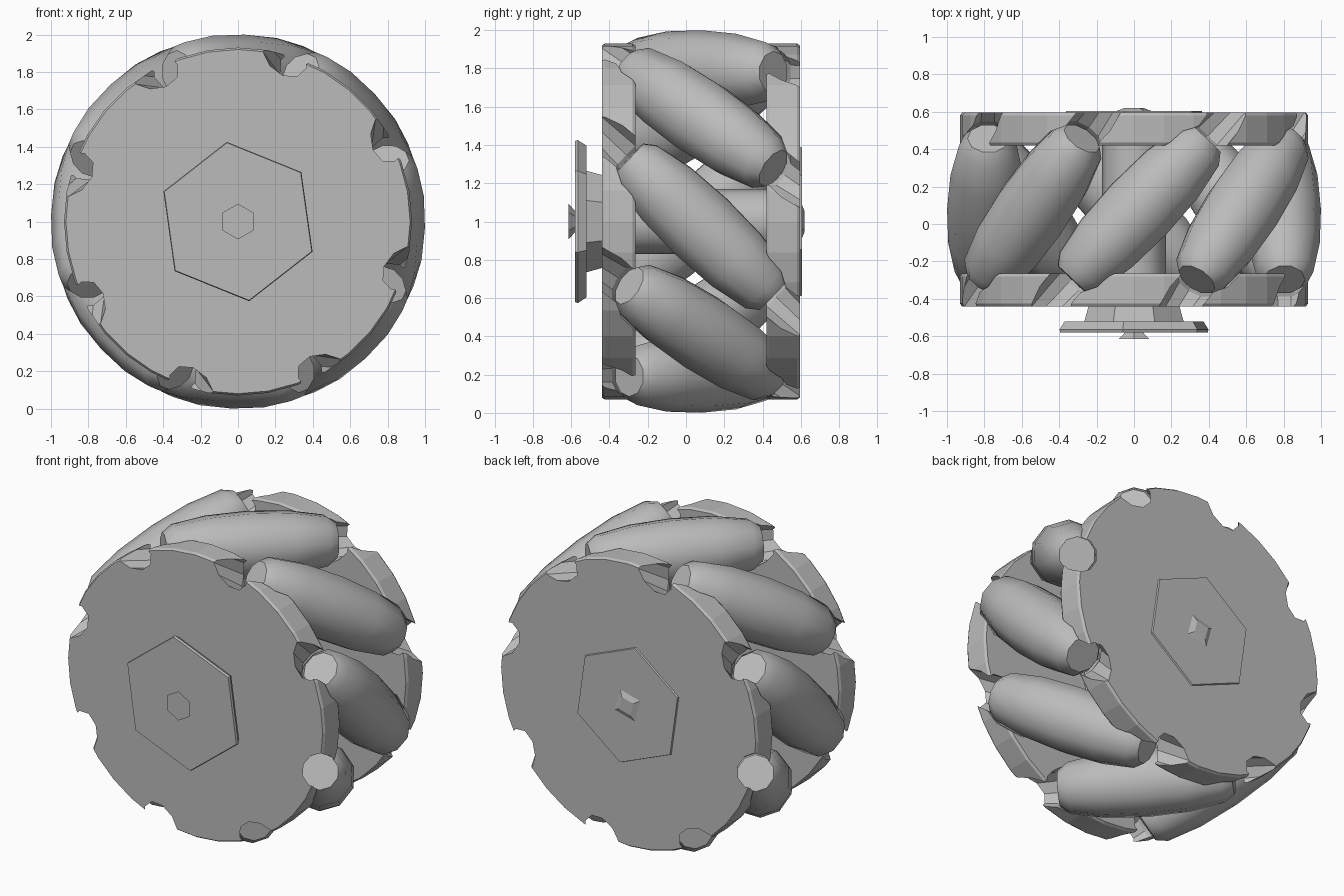
import bpy
import bmesh
from math import cos, sin, pi, radians
from mathutils import Matrix, Vector

if "Cube" in bpy.data.objects:
    bpy.data.objects.remove(bpy.data.objects["Cube"], do_unlink=True)

# One plain grey for the whole wheel
grey = bpy.data.materials.new("plain_grey")
grey.use_nodes = True
grey.diffuse_color = (0.5, 0.5, 0.5, 1)
grey.node_tree.nodes["Principled BSDF"].inputs["Base Color"].default_value = (0.5, 0.5, 0.5, 1)

CENTRE = Vector((0, 0, 1))
ROLLERS = 8
MID_Y = 0.08


def add_lathe(bm, profile, sides, matrix, turn=0.0):
    """Closed solid of revolution: profile is (distance along local z, radius)."""
    rings = []
    for t, r in profile:
        ring = []
        for i in range(sides):
            a = turn + 2 * pi * i / sides
            ring.append(bm.verts.new(matrix @ Vector((r * cos(a), r * sin(a), t))))
        rings.append(ring)
    for low, high in zip(rings, rings[1:]):
        for i in range(sides):
            j = (i + 1) % sides
            bm.faces.new((low[i], low[j], high[j], high[i]))
    bm.faces.new(rings[0][::-1])
    bm.faces.new(rings[-1])


def finish(name, bm, smooth=None):
    bmesh.ops.recalc_face_normals(bm, faces=bm.faces[:])
    mesh = bpy.data.meshes.new(name)
    bm.to_mesh(mesh)
    bm.free()
    mesh.materials.append(grey)
    obj = bpy.data.objects.new(name, mesh)
    bpy.context.collection.objects.link(obj)
    if smooth:
        bpy.ops.object.select_all(action='DESELECT')
        obj.select_set(True)
        bpy.context.view_layer.objects.active = obj
        bpy.ops.object.shade_smooth_by_angle(angle=radians(smooth))
    return obj


# Local z runs along +y for parts on the wheel axis
AXLE = Matrix.Translation(CENTRE) @ Matrix.Rotation(-pi / 2, 4, 'X')


def axle_part(name, profile, sides, turn=0.0, smooth=None):
    bm = bmesh.new()
    add_lathe(bm, profile, sides, AXLE, turn)
    return finish(name, bm, smooth)


def roller_matrix(index):
    """Frame whose z is the slanted roller axis, tangent to the wheel."""
    a = 2 * pi * index / ROLLERS - radians(2)
    out = Vector((cos(a), 0, sin(a)))
    tangent = Vector((-sin(a), 0, cos(a)))
    axis = (Vector((0, 1, 0)) - tangent * 0.95).normalized()
    side = axis.cross(out)
    place = CENTRE + out * 0.793 + Vector((0, MID_Y, 0))
    rot = Matrix((out, side, axis)).transposed().to_4x4()
    return Matrix.Translation(place) @ rot


def mirrored(half):
    return [(-t, r) for t, r in reversed(half)] + [p for p in half if p[0] > 0]


# Barrel rollers
barrel = mirrored([(0, 0.207), (0.25, 0.195), (0.46, 0.156), (0.52, 0.11)])
for k in range(ROLLERS):
    bm = bmesh.new()
    add_lathe(bm, barrel, 10, roller_matrix(k))
    finish(f"roller_{k + 1}", bm, 40)

# Pocket cutters following the rollers through both plates
bm = bmesh.new()
pocket = mirrored([(0, 0.22), (0.25, 0.205), (0.46, 0.168), (0.54, 0.115), (0.9, 0.085)])
for k in range(ROLLERS):
    add_lathe(bm, pocket, 10, roller_matrix(k))
cutter = finish("pocket_cutter", bm)
cutter.hide_render = True
cutter.hide_viewport = True

# Side plates with scalloped rims
for name, near, far in (("front_plate", -0.44, -0.265), ("back_plate", 0.42, 0.595)):
    rim = [(near, 0.92), (near + 0.015, 0.93), (far - 0.015, 0.93), (far, 0.92)]
    plate = axle_part(name, rim, 36)
    cut = plate.modifiers.new("pockets", 'BOOLEAN')
    cut.operation = 'DIFFERENCE'
    cut.solver = 'EXACT'
    cut.object = cutter

# Axle joining the plates
axle_part("axle", [(-0.3, 0.17), (0.45, 0.17)], 12, smooth=35)

# Front hub: neck, six-sided cap and bolt
axle_part("hub_neck", [(-0.53, 0.29), (-0.43, 0.26)], 8, pi / 8)
axle_part("hub_cap", [(-0.58, 0.425), (-0.565, 0.43), (-0.52, 0.4)], 6, radians(-38))
axle_part("hub_bolt", [(-0.615, 0.095), (-0.575, 0.05)], 6, pi / 2)

# Back hub: thin six-sided cap with a small square boss
axle_part("back_cap", [(0.58, 0.4), (0.605, 0.39)], 6, radians(-38))
axle_part("back_boss", [(0.6, 0.12), (0.62, 0.06)], 4, radians(30))
